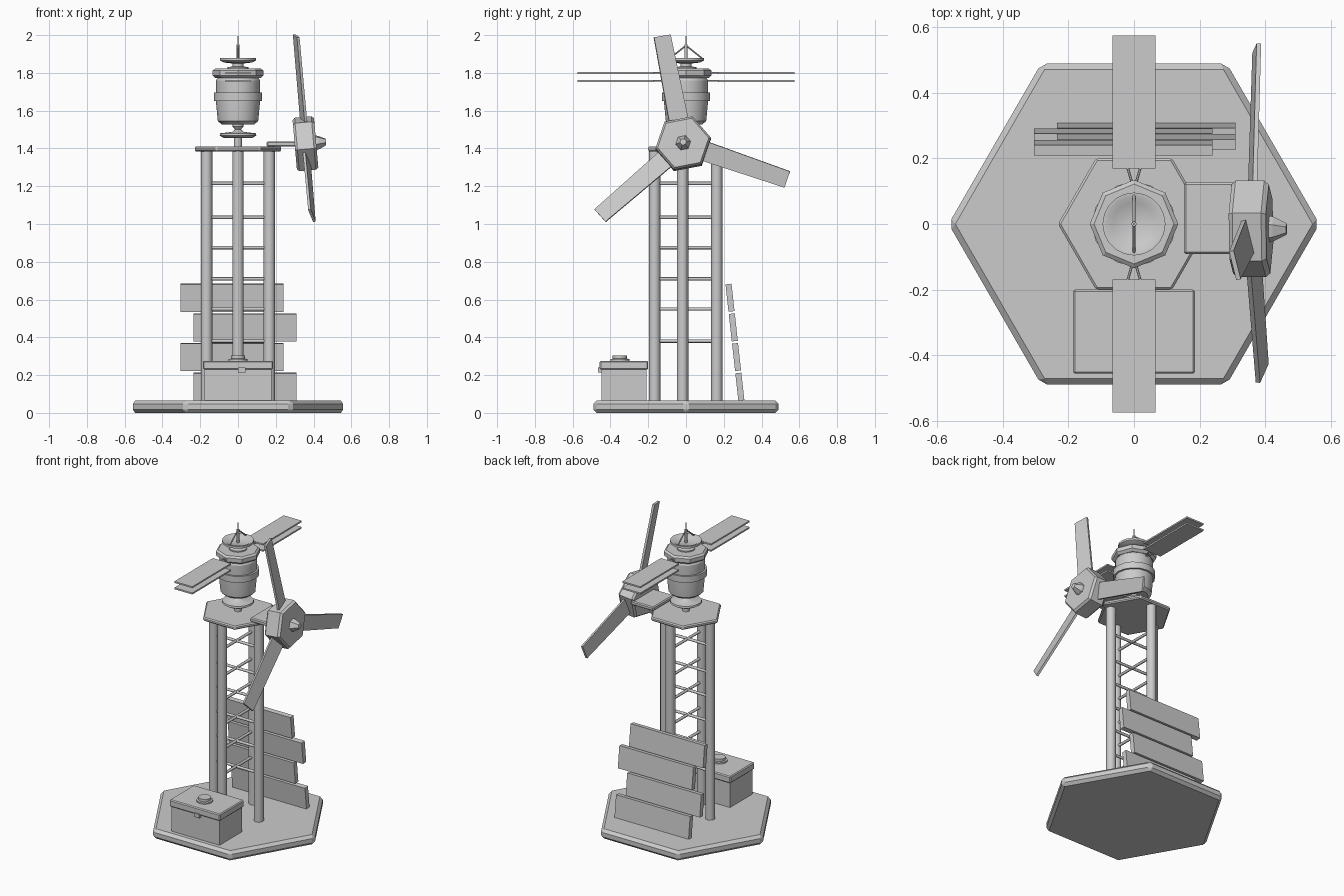
import bpy, bmesh
from math import pi, sin, cos, radians
from mathutils import Vector, Matrix

if "Cube" in bpy.data.objects:
    bpy.data.objects.remove(bpy.data.objects["Cube"])


def finish(bm, name, smooth=0, mat=None):
    bmesh.ops.recalc_face_normals(bm, faces=bm.faces)
    if mat:
        bm.transform(mat)
    if smooth:
        for f in bm.faces:
            f.smooth = True
        for e in bm.edges:
            e.smooth = len(e.link_faces) == 2 and e.calc_face_angle(0) < radians(smooth)
    me = bpy.data.meshes.new(name)
    bm.to_mesh(me)
    bm.free()
    ob = bpy.data.objects.new(name, me)
    bpy.context.collection.objects.link(ob)
    return ob


def bevel(ob, width):
    m = ob.modifiers.new("bevel", 'BEVEL')
    m.width, m.segments, m.limit_method = width, 1, 'ANGLE'
    return ob


def box(name, lo, hi, mat=None, bev=0):
    bm = bmesh.new()
    bmesh.ops.create_cube(bm, size=1)
    lo, hi = Vector(lo), Vector(hi)
    for v in bm.verts:
        v.co = Vector((v.co[i] * (hi[i] - lo[i]) + (lo[i] + hi[i]) / 2 for i in range(3)))
    ob = finish(bm, name, 0, mat)
    return bevel(ob, bev) if bev else ob


def lathe(name, profile, n, smooth=0, turn=0, mat=None):
    """Spin an (r, z) profile about z; r = 0 at the ends closes it to a point."""
    bm = bmesh.new()
    rings = []
    for r, z in profile:
        if r == 0:
            rings.append([bm.verts.new((0, 0, z))] * n)
        else:
            rings.append([bm.verts.new((r * cos(turn + 2 * pi * i / n),
                                        r * sin(turn + 2 * pi * i / n), z)) for i in range(n)])
    for a, b in zip(rings, rings[1:]):
        for i in range(n):
            j = (i + 1) % n
            bm.faces.new(dict.fromkeys((a[i], a[j], b[j], b[i])))
    return finish(bm, name, smooth, mat)


def rod(name, a, b, r, n=8):
    a, b = Vector(a), Vector(b)
    d = b - a
    mat = Matrix.Translation(a) @ d.to_track_quat('Z', 'Y').to_matrix().to_4x4()
    return lathe(name, [(0, 0), (r, 0), (r, d.length), (0, d.length)], n, 50, 0, mat)


def drum(name, r, z0, z1, n, **kw):
    return lathe(name, [(0, z0), (r, z0), (r, z1), (0, z1)], n, **kw)


# hexagonal base and top platform
bevel(drum("base", 0.566, 0, 0.065, 6), 0.018)
bevel(drum("platform", 0.232, 1.385, 1.41, 6), 0.007)

# mast posts and crossed rungs
for i, (x, y) in enumerate([(0.166, -0.018), (-0.166, -0.018), (0, 0.163), (0, -0.166)]):
    rod(f"post_{i}", (x, y, 0.06), (x, y, 1.39), 0.03, 12)
for i, z in enumerate((0.38, 0.55, 0.71, 0.875, 1.035, 1.215)):
    rod(f"rung_x_{i}", (-0.16, -0.018, z), (0.16, -0.018, z), 0.009)
    rod(f"rung_y_{i}", (0, -0.16, z), (0, 0.16, z), 0.009)

# battery box with lid, latch and cap
box("box_body", (-0.177, -0.447, 0.06), (0.177, -0.21, 0.24))
box("box_lid", (-0.186, -0.457, 0.23), (0.186, -0.2, 0.276), bev=0.006)
box("box_latch", (0.0, -0.465, 0.215), (0.04, -0.445, 0.24))
lathe("box_cap", [(0, 0.27), (0.05, 0.27), (0.05, 0.285), (0.038, 0.287), (0.038, 0.303), (0, 0.303)],
      12, 40, 0, Matrix.Translation((0, -0.35, 0)))

# leaning boards at the back
lean = Matrix.Translation((0, 0.293, 0.066)) @ Matrix.Rotation(radians(6.3), 4, 'X')
for i in range(4):
    x = -0.235 if i % 2 == 0 else -0.305
    z = i * 0.158
    box(f"board_{i}", (x, -0.016, z), (x + 0.545, 0.016, z + 0.146), lean)

# bracket plate carrying the rotor
box("rotor_bracket", (0.152, -0.092, 1.41), (0.32, 0.126, 1.437), bev=0.006)

# rotor: hexagonal hub, nose cone and three pitched blades, tilted upwards
rotor = Matrix.Translation((0.358, -0.015, 1.425)) @ Matrix.Rotation(radians(-5), 4, 'Y')
x_axis = Matrix.Rotation(pi / 2, 4, 'Y')
roll = Matrix.Rotation(radians(11), 4, 'X')
lathe("rotor_hub", [(0, -0.058), (0.138, -0.058), (0.15, -0.046), (0.15, 0.042), (0.138, 0.056), (0, 0.056)],
      6, turn=pi / 6, mat=rotor @ roll @ x_axis)
lathe("rotor_nose", [(0, 0.05), (0.042, 0.05), (0.038, 0.068), (0.018, 0.108), (0, 0.108)],
      6, turn=pi / 6, mat=rotor @ roll @ x_axis)
for i in range(3):
    m = rotor @ roll @ Matrix.Rotation(i * 2 * pi / 3, 4, 'X') @ Matrix.Rotation(radians(13), 4, 'Z')
    ob = box(f"blade_{i}", (-0.007, -0.053, 0.1), (0.007, 0.053, 0.583))
    for v in ob.data.vertices:
        if v.co.z > 0.3:
            v.co.y *= 0.86
    ob.data.transform(m)

# orbiter: stem, nozzle, body, band and collar
rod("stem", (0, 0, 1.4), (0, 0, 1.465), 0.021, 12)
lathe("nozzle", [(0, 1.455), (0.075, 1.455), (0.097, 1.468), (0.095, 1.48), (0.03, 1.488), (0.016, 1.5),
                 (0.028, 1.515), (0.028, 1.535), (0, 1.535)], 16, 35)
lathe("orbiter_body", [(0, 1.527), (0.085, 1.527), (0.107, 1.545), (0.116, 1.64), (0.116, 1.76),
                       (0.108, 1.775), (0, 1.775)], 16, 25)
drum("body_band", 0.128, 1.652, 1.695, 16, smooth=30)
lathe("collar", [(0, 1.772), (0.118, 1.772), (0.135, 1.786), (0.135, 1.812), (0.122, 1.822), (0, 1.822)], 8)

# dish with feed struts and spike
lathe("dish", [(0, 1.82), (0.055, 1.82), (0.055, 1.83), (0.03, 1.834), (0.03, 1.85), (0.075, 1.855),
               (0.096, 1.866), (0.096, 1.88), (0.085, 1.88), (0.065, 1.868), (0, 1.86)], 20, 35)
rod("spike_base", (0, 0, 1.855), (0, 0, 1.95), 0.008)
rod("spike", (0, 0, 1.94), (0, 0, 1.995), 0.003, 6)
for s, side in ((1, "back"), (-1, "front")):
    rod(f"feed_strut_{side}", (0, s * 0.088, 1.875), (0, 0, 1.945), 0.005, 6)
    # paired solar panels and their V-shaped mounts
    for z, level in ((1.80, "upper"), (1.758, "lower")):
        ys = sorted((s * 0.17, s * 0.575))
        box(f"panel_{side}_{level}", (-0.066, ys[0], z - 0.005), (0.066, ys[1], z + 0.005))
        for k in (1, -1):
            rod(f"panel_mount_{side}_{level}_{k}", (0, s * 0.105, z), (k * 0.022, s * 0.18, z), 0.004, 6)
